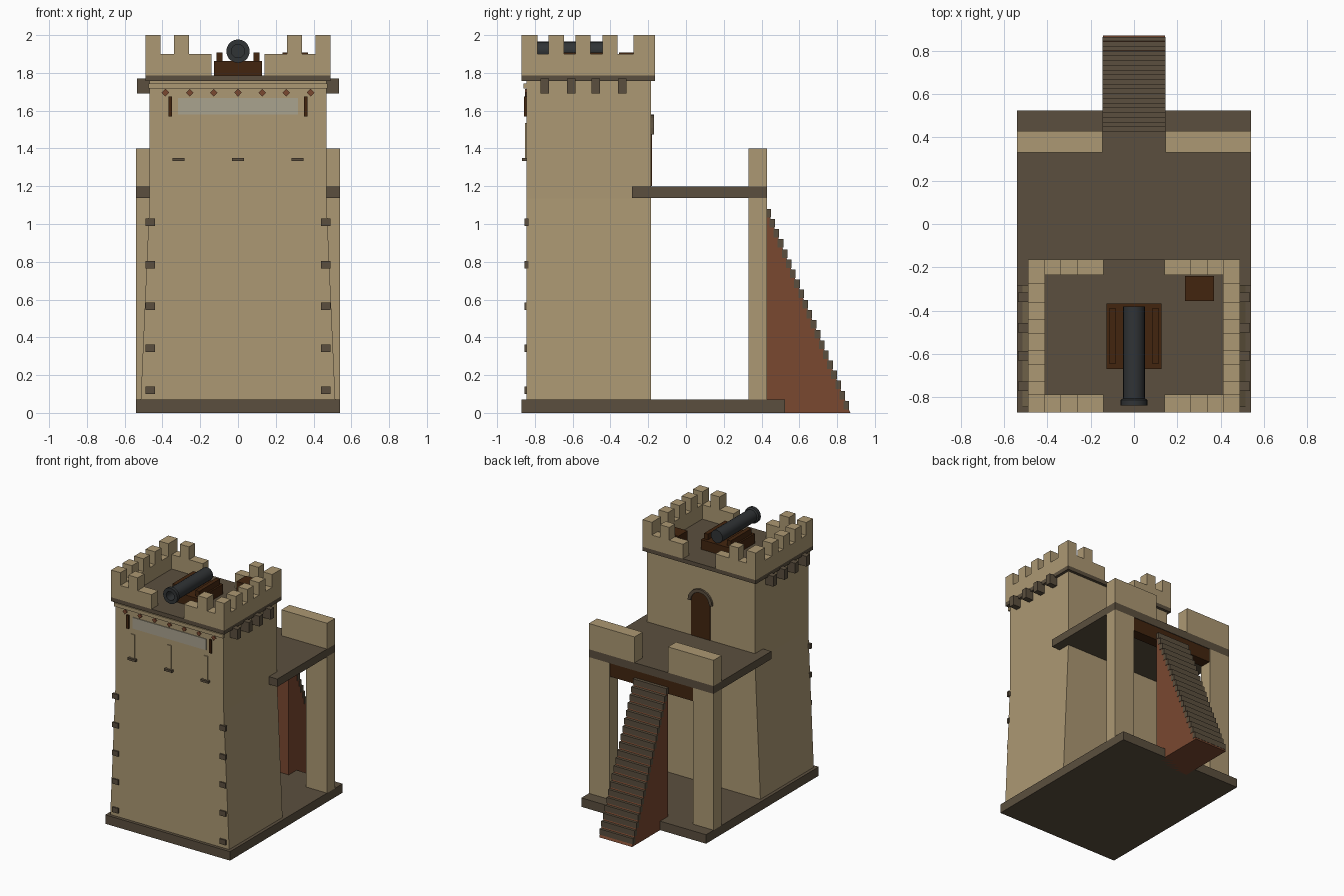
import bpy, bmesh, math

if "Cube" in bpy.data.objects:
    bpy.data.objects.remove(bpy.data.objects["Cube"])


def material(name, r, g, b):
    lin = lambda c: ((c / 255 + 0.055) / 1.055) ** 2.4 if c > 10 else c / 255 / 12.92
    m = bpy.data.materials.new(name)
    m.diffuse_color = (lin(r), lin(g), lin(b), 1)
    m.use_nodes = True
    m.node_tree.nodes["Principled BSDF"].inputs["Base Color"].default_value = m.diffuse_color
    return m


TAN = material("tan_stone", 172, 152, 115)
DARK = material("dark_stone", 91, 79, 62)
WOOD = material("dark_wood", 66, 37, 15)
BRICK = material("red_brown", 122, 72, 48)
IRON = material("iron", 48, 51, 53)
PANEL = material("pale_panel", 170, 163, 143)


def finish(name, bm, mat, smooth=False):
    bmesh.ops.recalc_face_normals(bm, faces=bm.faces)
    me = bpy.data.meshes.new(name)
    bm.to_mesh(me)
    bm.free()
    me.materials.append(mat)
    if smooth:
        me.polygons.foreach_set("use_smooth", [True] * len(me.polygons))
        me.set_sharp_from_angle(angle=math.radians(35))
    ob = bpy.data.objects.new(name, me)
    bpy.context.collection.objects.link(ob)
    return ob


def prisms(name, polys, mat, axis, a, b):
    """Extrude outlines along axis ('x': outline is yz, 'y': outline is xz) from a to b."""
    bm = bmesh.new()
    for poly in polys:
        put = lambda t, p: (t, p[0], p[1]) if axis == 'x' else (p[0], t, p[1])
        lo = [bm.verts.new(put(a, p)) for p in poly]
        hi = [bm.verts.new(put(b, p)) for p in poly]
        bm.faces.new(lo)
        bm.faces.new(hi[::-1])
        n = len(poly)
        for i in range(n):
            bm.faces.new((lo[i], lo[(i + 1) % n], hi[(i + 1) % n], hi[i]))
    return finish(name, bm, mat)


def boxes(name, mat, items, mirror=False):
    """Boxes given as (x0, x1, y0, y1, z0, z1), optionally mirrored in x."""
    items = list(items)
    if mirror:
        items += [(-b, -a, c, d, e, f) for a, b, c, d, e, f in items]
    bm = bmesh.new()
    for x0, x1, y0, y1, z0, z1 in items:
        vs = bmesh.ops.create_cube(bm, size=1)["verts"]
        for v in vs:
            v.co = (x1 if v.co.x > 0 else x0, y1 if v.co.y > 0 else y0, z1 if v.co.z > 0 else z0)
    return finish(name, bm, mat)


# Base and tower body
boxes("base_slab", DARK, [(-.54, .54, -.87, .523, 0, .07)])
prisms("tower_body", [[(-.515, .07), (.515, .07), (.468, 1.135), (.468, 1.756),
                       (-.468, 1.756), (-.468, 1.135)]], TAN, 'y', -.845, -.185)
boxes("quoin_stones", DARK, [(.44, .49, -.856, -.835, z - .02, z + .02)
                             for z in (.12, .343, .565, .785, 1.01)], True)

# Cornice, corbels and parapet
boxes("tower_deck", DARK, [(-.49, .49, -.87, -.163, 1.756, 1.787)])
boxes("corbels", DARK, [(.46, .535, y, y + .044, 1.69, 1.77)
                        for y in (-.77, -.63, -.5, -.36)], True)
F, B = (-.87, -.787), (-.235, -.163)
boxes("parapet_walls", TAN, [(.14, .49, *F, 1.787, 1.9), (.14, .49, *B, 1.787, 1.9),
                             (.41, .49, -.787, -.235, 1.787, 1.9)], True)
boxes("merlons", TAN, [(x0, x1, *s, 1.9, 2) for s in (F, B) for x0, x1 in ((.41, .49), (.26, .34))]
      + [(.41, .49, y, y + .08, 1.9, 2) for y in (-.727, -.585, -.442)]
      + [(.41, .49, -.277, -.235, 1.9, 2)], True)

# Front decoration
boxes("front_trim", TAN, [(-.474, .474, -.86, -.84, 1.717, 1.745)])
prisms("diamond_studs", [[(x - .02, 1.695), (x, 1.675), (x + .02, 1.695), (x, 1.715)]
                         for x in (i * .128 for i in range(-3, 4))], BRICK, 'y', -.853, -.84)
boxes("front_panel", PANEL, [(-.318, .318, -.85, -.842, 1.58, 1.667)])
boxes("panel_brackets", WOOD, [(.35, .368, -.857, -.84, 1.57, 1.675)], True)
boxes("arrow_slits", TAN, [(x - .016, x + .016, -.852, -.842, 1.35, 1.535) for x in (-.315, 0, .315)])
boxes("slit_sills", DARK, [(x - .033, x + .033, -.868, -.84, 1.333, 1.35) for x in (-.315, 0, .315)])


# Arched back door
def arc(r, a0=0, a1=180, n=10):
    t = [math.radians(a0 + (a1 - a0) * i / n) for i in range(n + 1)]
    return [(r * math.cos(a), 1.475 + r * math.sin(a)) for a in t]


prisms("back_door", [[(-.082, 1.2), (.082, 1.2)] + arc(.082)], WOOD, 'y', -.19, -.179)
prisms("door_arch", [arc(.106) + arc(.08, 180, 0)], DARK, 'y', -.19, -.17)

# Rear platform on pillars
boxes("platform", DARK, [(-.54, .54, -.285, .43, 1.137, 1.198)])
boxes("platform_pillars", TAN, [(.36, .54, .33, .43, .07, 1.137)], True)
boxes("platform_parapets", TAN, [(.145, .54, .33, .43, 1.198, 1.4)], True)
boxes("platform_beam", WOOD, [(-.36, .36, .34, .425, 1.03, 1.137)])

# Staircase
prisms("stair_wedge", [[(.425, 0), (.87, 0), (.43, 1.07), (.425, 1.07)]], BRICK, 'x', -.142, .142)
boxes("stair_treads", DARK, [(-.145, .145, .42 + .0218 * i, .45 + .0218 * i,
                              1.035 - .0535 * i, 1.08 - .0535 * i) for i in range(20)])

# Cannon on its carriage
bm = bmesh.new()
profile = [(0, -.38), (.05, -.38), (.05, -.805), (.062, -.812), (.062, -.838),
           (.035, -.838), (.035, -.75), (0, -.75)]
vs = [bm.verts.new((r, y, 1.915)) for r, y in profile]
es = [bm.edges.new(p) for p in zip(vs, vs[1:])]
bmesh.ops.spin(bm, geom=vs + es, cent=(0, 0, 1.915), axis=(0, 1, 0),
               angle=math.tau, steps=20)
bmesh.ops.remove_doubles(bm, verts=bm.verts, dist=1e-4)
finish("cannon_barrel", bm, IRON, True)
boxes("cannon_carriage", WOOD, [(-.128, .128, -.67, -.367, 1.787, 1.863),
                                (.083, .115, -.645, -.39, 1.863, 1.908),
                                (-.115, -.083, -.645, -.39, 1.863, 1.908)])
boxes("supply_crate", WOOD, [(.235, .37, -.355, -.24, 1.787, 1.908)])
